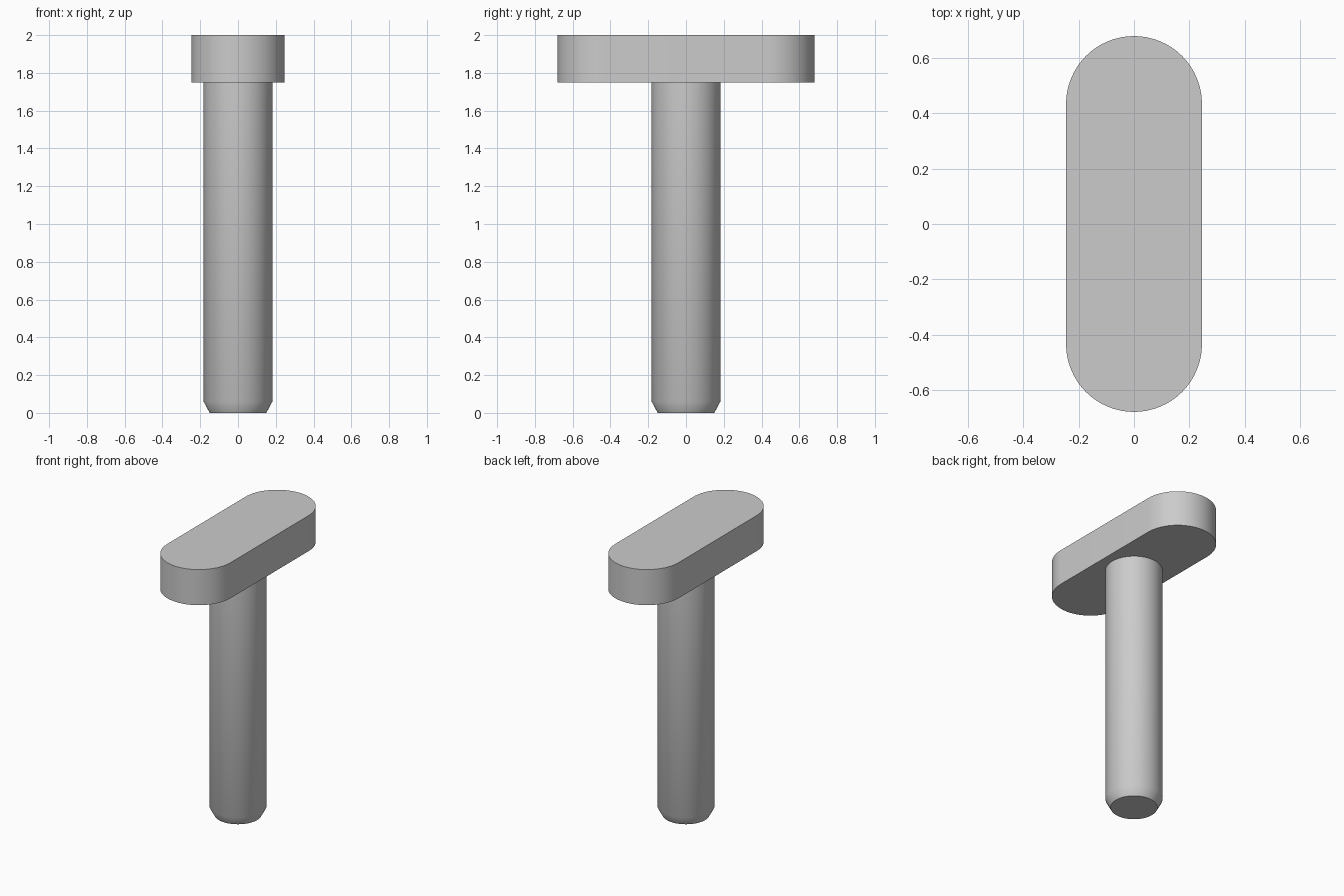
import bpy
import bmesh
from math import cos, sin, pi, radians

cube = bpy.data.objects.get("Cube")
if cube:
    bpy.data.objects.remove(cube, do_unlink=True)

grey = bpy.data.materials.new("plain grey")
grey.use_nodes = True
colour = (0.6, 0.6, 0.6, 1)
grey.diffuse_color = colour
grey.node_tree.nodes["Principled BSDF"].inputs["Base Color"].default_value = colour


def loft(name, sections):
    """Skin a closed solid through outlines that share a point count."""
    bm = bmesh.new()
    rings = [[bm.verts.new(p) for p in s] for s in sections]
    for low, high in zip(rings, rings[1:]):
        for i in range(len(low)):
            j = (i + 1) % len(low)
            bm.faces.new((low[i], low[j], high[j], high[i]))
    bm.faces.new(rings[0][::-1])
    bm.faces.new(rings[-1])
    mesh = bpy.data.meshes.new(name)
    bm.to_mesh(mesh)
    bm.free()
    mesh.materials.append(grey)
    obj = bpy.data.objects.new(name, mesh)
    bpy.context.collection.objects.link(obj)
    bpy.ops.object.select_all(action="DESELECT")
    obj.select_set(True)
    bpy.context.view_layer.objects.active = obj
    bpy.ops.object.shade_smooth_by_angle(angle=radians(35))
    return obj


def slot(radius, z, half_straight=0.0, steps=32):
    """Outline of two half circles pulled apart along y."""
    points = []
    for side in (1, -1):
        # A plain circle must not repeat the point where the halves meet
        count = steps + 1 if half_straight else steps
        for i in range(count):
            a = pi * i / steps
            points.append((side * radius * cos(a),
                           side * (radius * sin(a) + half_straight), z))
    return points


# Round pin with a chamfered tip, meeting the underside of the head
loft("pin_shaft", [slot(0.15, 0), slot(0.182, 0.06), slot(0.182, 1.75)])

# Rounded crossbar head
loft("crossbar_head", [slot(0.246, z, 0.434) for z in (1.75, 2.0)])
